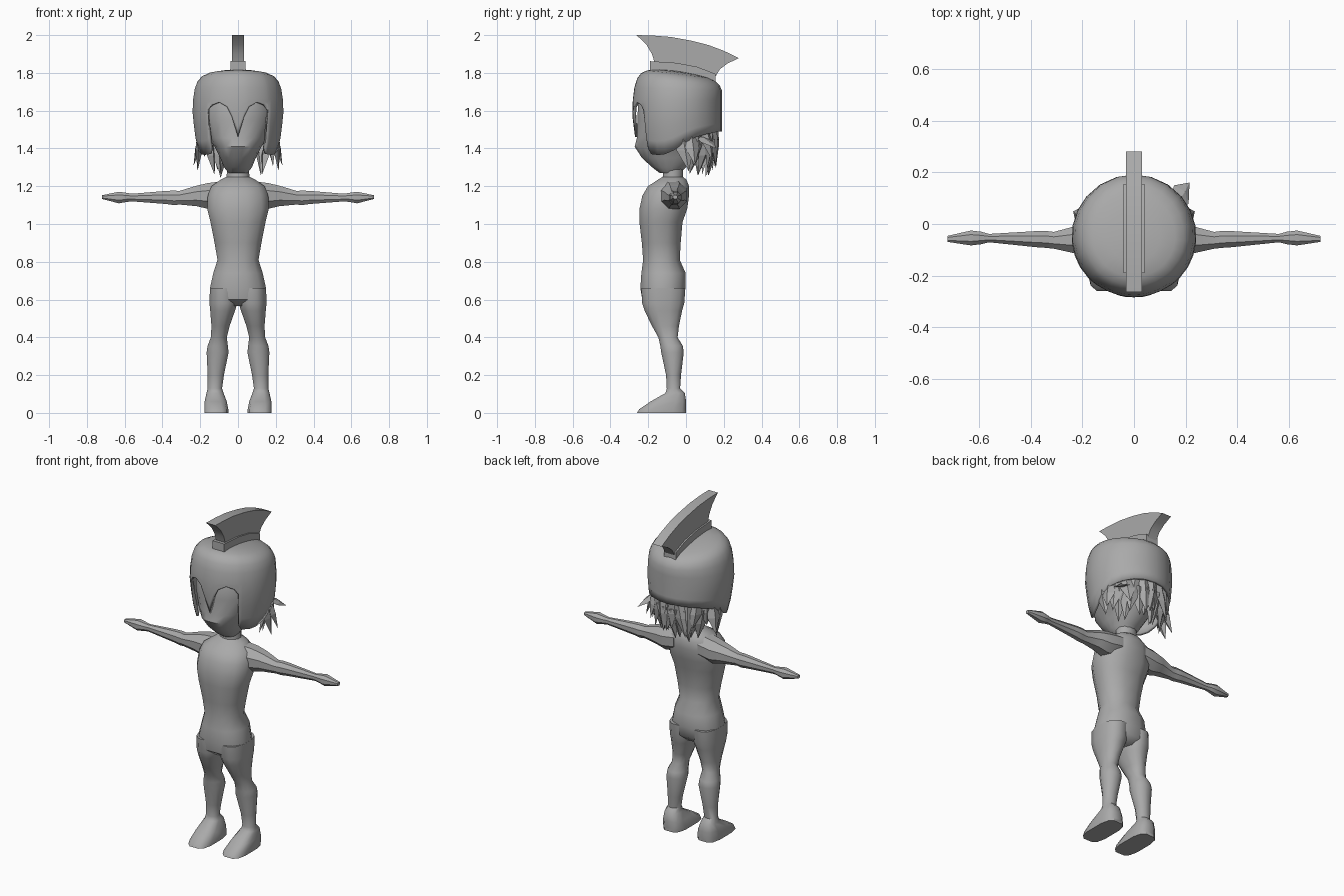
import bpy, bmesh, math, random
from mathutils import Vector

if "Cube" in bpy.data.objects:
    bpy.data.objects.remove(bpy.data.objects["Cube"])

random.seed(4)
grey = bpy.data.materials.new("plain_grey")
grey.diffuse_color = (0.4, 0.4, 0.4, 1)
grey.use_nodes = True
grey.node_tree.nodes["Principled BSDF"].inputs["Base Color"].default_value = grey.diffuse_color


def finish(name, bm, mirror=False, angle=40):
    bmesh.ops.recalc_face_normals(bm, faces=bm.faces)
    me = bpy.data.meshes.new(name)
    bm.to_mesh(me)
    bm.free()
    me.materials.append(grey)
    ob = bpy.data.objects.new(name, me)
    bpy.context.collection.objects.link(ob)
    if mirror:
        ob.modifiers.new("mirror", 'MIRROR')
    bpy.ops.object.select_all(action='DESELECT')
    bpy.context.view_layer.objects.active = ob
    ob.select_set(True)
    if angle:
        bpy.ops.object.shade_smooth_by_angle(angle=math.radians(angle))
    return ob


def sp(v, p):
    return math.copysign(abs(v) ** p, v)


def loft(name, rings, axis='z', n=12, mirror=False):
    """Rings: (position, u_min, u_max, v_min, v_max, roundness exponent)."""
    bm = bmesh.new()
    loops = []
    for t, u0, u1, v0, v1, p in rings:
        loop = []
        for i in range(n):
            a = 2 * math.pi * (i + .5) / n
            u = (u0 + u1) / 2 + (u1 - u0) / 2 * sp(math.cos(a), p)
            v = (v0 + v1) / 2 + (v1 - v0) / 2 * sp(math.sin(a), p)
            loop.append(bm.verts.new((u, v, t) if axis == 'z' else (t, u, v)))
        loops.append(loop)
    for a, b in zip(loops, loops[1:]):
        for i in range(n):
            j = (i + 1) % n
            bm.faces.new((a[i], a[j], b[j], b[i]))
    bm.faces.new(loops[0])
    bm.faces.new(loops[-1])
    return finish(name, bm, mirror)


def slab(name, outline, half):
    """Side (y, z) outline extruded across x."""
    bm = bmesh.new()
    f = bm.faces.new([bm.verts.new((-half, y, z)) for y, z in outline])
    ext = bmesh.ops.extrude_face_region(bm, geom=[f])
    bmesh.ops.translate(bm, vec=(2 * half, 0, 0),
                        verts=[v for v in ext['geom'] if isinstance(v, bmesh.types.BMVert)])
    return finish(name, bm, angle=25)


# Torso and neck
loft("torso", [
    (.565, -.07, .07, -.19, -.04, .9), (.60, -.15, .15, -.235, -.005, .85),
    (.66, -.153, .153, -.245, 0, .85), (.74, -.135, .135, -.24, .002, .9),
    (.81, -.112, .112, -.23, -.03, .9), (.90, -.128, .128, -.237, -.025, .9),
    (1.01, -.15, .15, -.25, -.015, .85), (1.08, -.168, .168, -.25, .01, .85),
    (1.15, -.165, .165, -.235, .02, .9), (1.20, -.145, .145, -.205, .02, .9),
    (1.235, -.095, .095, -.15, .005, 1), (1.25, -.062, .062, -.125, -.015, 1),
    (1.34, -.06, .06, -.12, -.01, 1)])

# Arms with pointed hands
loft("arms", [
    (.08, -.15, .01, 1.09, 1.232, 1), (.16, -.135, .01, 1.075, 1.222, 1),
    (.22, -.12, -.002, 1.09, 1.207, 1), (.31, -.098, -.028, 1.1, 1.178, 1),
    (.34, -.095, -.024, 1.097, 1.18, 1), (.38, -.092, -.025, 1.103, 1.178, 1),
    (.56, -.072, -.037, 1.118, 1.162, 1), (.59, -.08, -.028, 1.115, 1.167, 1),
    (.63, -.085, -.023, 1.107, 1.173, .9), (.72, -.07, -.045, 1.132, 1.153, .8)],
    axis='x', n=8, mirror=True)

# Legs and wedge-shaped feet
loft("legs", [
    (0, .05, .18, -.262, .003, .6), (.02, .05, .18, -.25, .003, .6),
    (.06, .058, .178, -.19, .003, .65), (.105, .075, .168, -.11, -.005, .8),
    (.13, .083, .162, -.103, -.03, 1), (.2, .073, .162, -.107, -.025, 1),
    (.32, .048, .168, -.133, -.01, .95), (.355, .052, .163, -.138, -.015, .95),
    (.40, .058, .145, -.148, -.043, .9), (.46, .043, .142, -.182, -.035, .9),
    (.54, .014, .149, -.222, -.018, .85), (.58, .002, .153, -.235, -.006, .85),
    (.66, .002, .151, -.24, 0, .85)], mirror=True)

# Head and jaw
loft("head", [
    (1.27, -.05, .05, -.14, -.03, 1), (1.30, -.075, .075, -.18, 0, 1),
    (1.35, -.095, .095, -.235, .07, .9), (1.41, -.125, .125, -.274, .12, .85),
    (1.455, -.16, .16, -.262, .15, .85), (1.55, -.19, .19, -.26, .16, .9),
    (1.65, -.20, .20, -.255, .16, .95), (1.75, -.17, .17, -.2, .13, 1)], n=20)

# Helmet: dome whose lower edge is cut for eyes, nose guard and cheek plates
EDGE = [(0, 1.46), (8, 1.57), (14, 1.62), (25, 1.645), (36, 1.63), (41, 1.6),
        (42.5, 1.4), (47, 1.37), (60, 1.365), (72, 1.37), (85, 1.39), (100, 1.43),
        (115, 1.46), (130, 1.475), (147, 1.485), (164, 1.49), (180, 1.49)]
DOME = [(1.36, .84), (1.45, .93), (1.58, 1), (1.66, .985), (1.72, .95), (1.765, .89),
        (1.795, .8), (1.813, .66), (1.825, .42)]


def radius(z):
    for (z0, r0), (z1, r1) in zip(DOME, DOME[1:]):
        if z <= z1:
            return r0 + (r1 - r0) * (z - z0) / (z1 - z0)
    return DOME[-1][1]


def shell(deg, z, k=1.0):
    a = math.radians(deg)
    r = radius(z) * k
    back = r if deg < 90 or deg > 270 else max(r, min(1.0, r * 1.06))
    y = -.047 - .238 * back * math.cos(a)
    tilt = max(0, z - 1.68) / .14 * .13 * (y + .2)
    return Vector((.242 * r * math.sin(a), y, z - tilt))


bm = bmesh.new()
columns = []
for deg, low in EDGE + [(360 - d, z) for d, z in EDGE[-2:0:-1]]:
    zs = [low + (1.66 - low) * i / 4 for i in range(5)] + [z for z, r in DOME[4:]]
    columns.append([bm.verts.new(shell(deg, z)) for z in zs])
top = bm.verts.new((0, -.047, 1.812))
for a, b in zip(columns, columns[1:] + columns[:1]):
    for i in range(len(a) - 1):
        bm.faces.new((a[i], b[i], b[i + 1], a[i + 1]))
    bm.faces.new((a[-1], b[-1], top))
helmet = finish("helmet", bm)
thick = helmet.modifiers.new("thickness", 'SOLIDIFY')
thick.thickness = .016
thick.offset = -1

# Crest holder and swept crest
slab("crest_holder", [(-.19, 1.81), (-.19, 1.862), (-.05, 1.853), (.06, 1.832), (.155, 1.795),
                      (.155, 1.745), (.06, 1.77), (-.05, 1.8)], .04)
slab("crest", [(-.165, 1.85), (-.18, 1.9), (-.21, 1.95), (-.262, 2.0), (-.18, 1.998),
               (-.08, 1.99), (.03, 1.97), (.12, 1.947), (.2, 1.917), (.28, 1.878),
               (.22, 1.85), (.18, 1.82), (.15, 1.77), (.06, 1.81), (-.05, 1.84)], .031)

# Hair: jagged flat locks hanging below the helmet
bm = bmesh.new()


def lock(deg, z, width, tip_deg, tip_k, tip_z):
    a, t = math.radians(deg), math.radians(tip_deg)
    out = Vector((math.sin(a), -math.cos(a), 0))
    side = Vector((math.cos(a), math.sin(a), 0))
    base = Vector((.2 * out.x, -.047 + .2 * out.y, z))
    tip = bm.verts.new((.235 * tip_k * math.sin(t), -.047 - .235 * tip_k * math.cos(t), tip_z))
    mid = base.lerp(tip.co, .45)
    r0 = [bm.verts.new(base + side * width * .35 * s + out * o) for s, o in ((-1, 0), (0, .02), (1, 0), (0, -.03))]
    r1 = [bm.verts.new(mid + side * width * .5 * s + out * o) for s, o in ((-1, 0), (0, .018), (1, 0), (0, -.018))]
    bm.faces.new(r0)
    for i in range(4):
        j = (i + 1) % 4
        bm.faces.new((r0[i], r0[j], r1[j], r1[i]))
        bm.faces.new((r1[i], r1[j], tip))


for s in (1, -1):
    lock(s * 97, 1.48, .09, s * 106, .95, 1.28)
    lock(s * 110, 1.48, .08, s * 112, 1.08, 1.31)
    for d in range(122, 181, 14):
        lock(s * d, 1.5, .08, s * (d + random.uniform(-12, 8)),
             random.uniform(.85, 1.03), random.uniform(1.27, 1.36))
        lock(s * (d + 5), 1.45, .07, s * (d + random.uniform(-8, 12)),
             random.uniform(.6, .78), random.uniform(1.24, 1.3))
lock(128, 1.46, .09, 134, 1.27, 1.4)
finish("hair", bm, angle=0)
